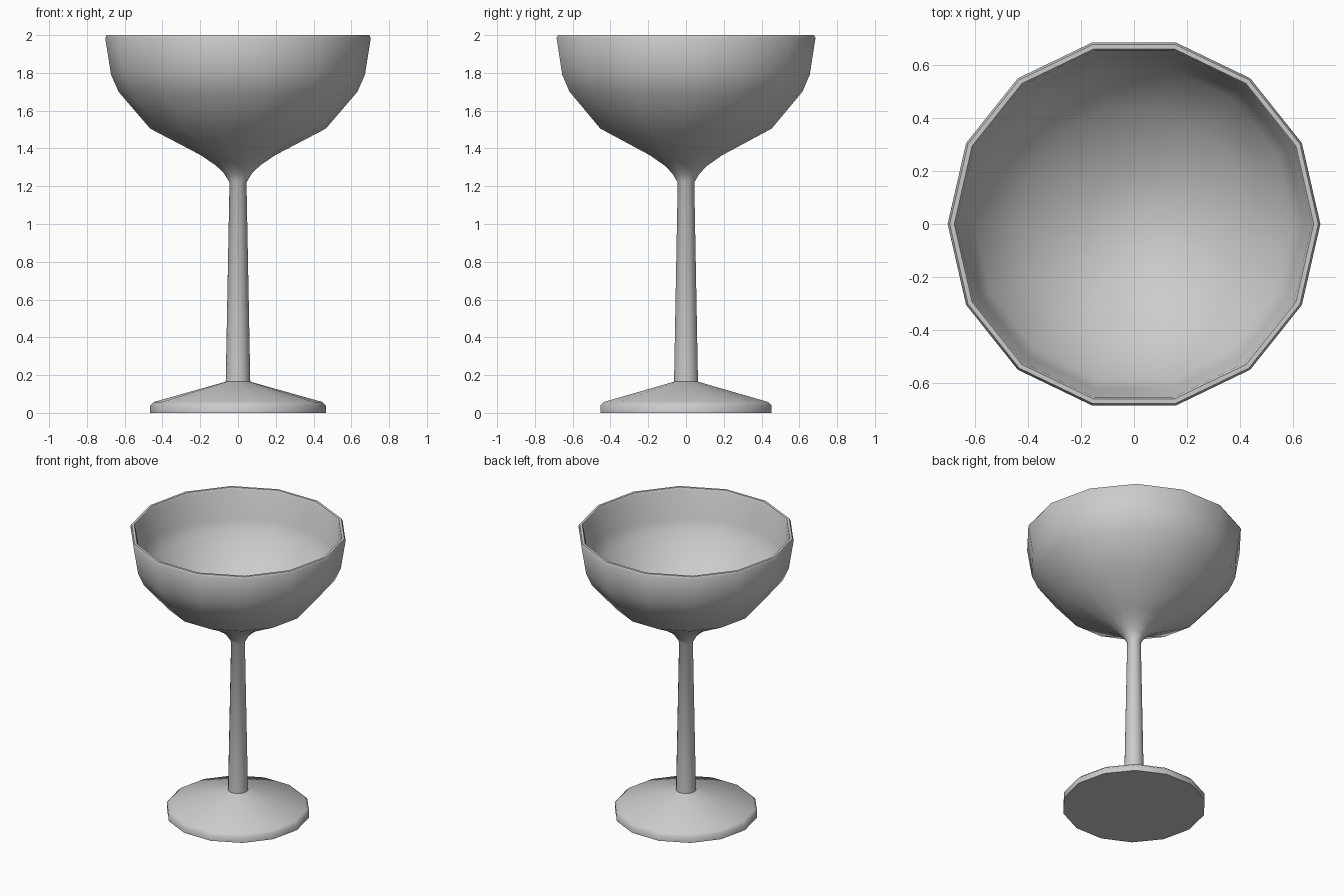
import bpy, bmesh
from math import cos, sin, pi, radians

if "Cube" in bpy.data.objects:
    bpy.data.objects.remove(bpy.data.objects["Cube"])

SIDES = 14


def lathe(name, profile):
    """Revolve (radius, z) points around z; radius 0 gives a pole."""
    bm = bmesh.new()
    rings = []
    for r, z in profile:
        if r == 0:
            rings.append([bm.verts.new((0, 0, z))] * SIDES)
        else:
            rings.append([bm.verts.new((r * cos(2 * pi * i / SIDES),
                                        r * sin(2 * pi * i / SIDES), z))
                          for i in range(SIDES)])
    for a, b in zip(rings, rings[1:]):
        for i in range(SIDES):
            j = (i + 1) % SIDES
            bm.faces.new(list(dict.fromkeys((a[i], a[j], b[j], b[i]))))
    mesh = bpy.data.meshes.new(name)
    bm.to_mesh(mesh)
    bm.free()
    obj = bpy.data.objects.new(name, mesh)
    bpy.context.collection.objects.link(obj)
    bpy.ops.object.select_all(action='DESELECT')
    obj.select_set(True)
    bpy.context.view_layer.objects.active = obj
    bpy.ops.object.shade_smooth_by_angle(angle=radians(50))
    return obj


# Foot: flat underside, short rounded edge, shallow cone up to the stem
lathe("foot", [(0, 0), (0.465, 0), (0.465, 0.04), (0.445, 0.058), (0.065, 0.165)])

# Stem flaring into the bowl, over the rim and down the inside
lathe("bowl_and_stem", [
    (0.065, 0.165), (0.045, 1.22), (0.074, 1.268), (0.117, 1.31),
    (0.198, 1.365), (0.465, 1.505), (0.632, 1.70), (0.672, 1.79),
    (0.703, 1.985), (0.695, 2.0), (0.678, 2.0), (0.67, 1.985),
    (0.64, 1.80), (0.602, 1.715), (0.442, 1.53), (0.19, 1.40), (0, 1.365)])
